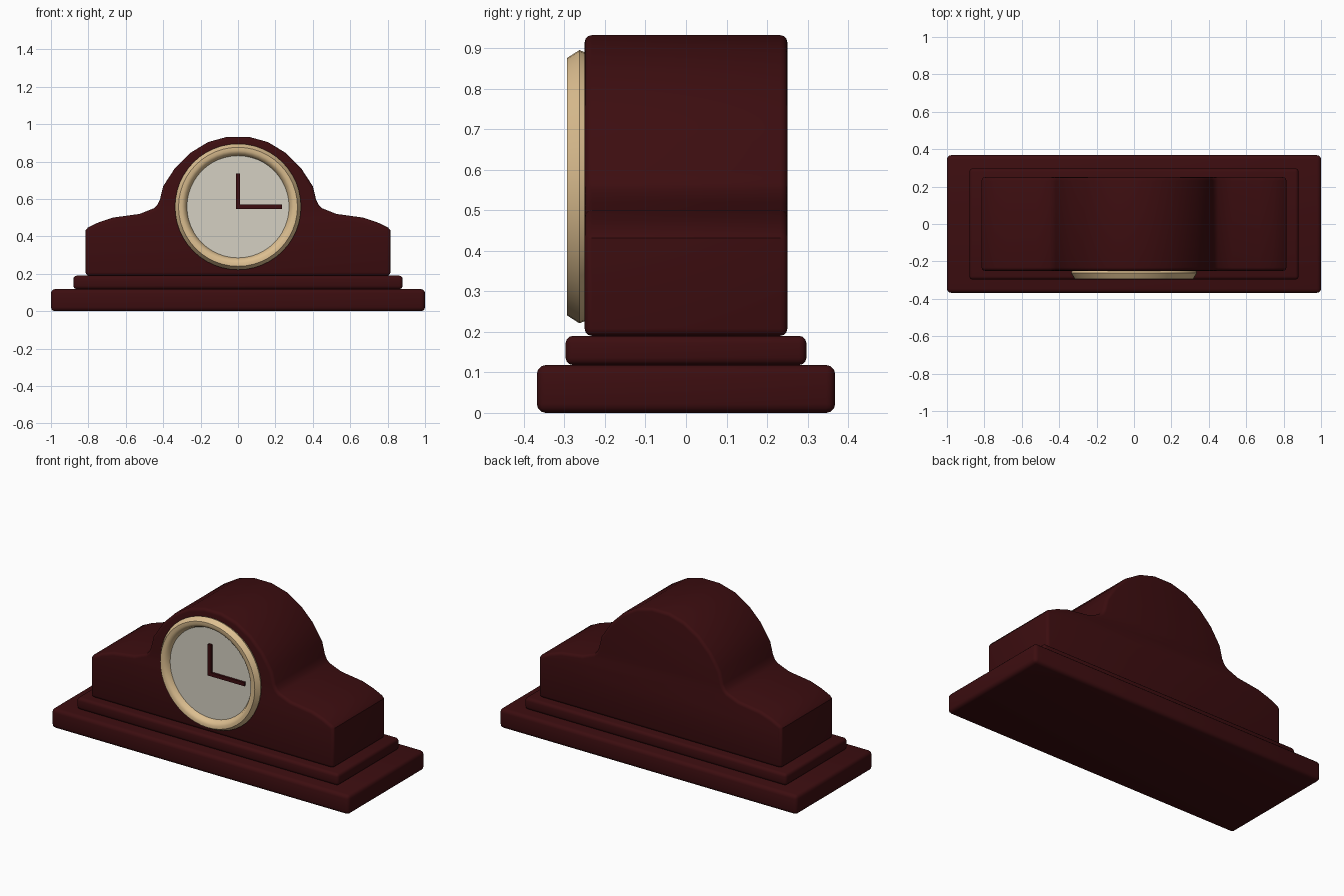
import bpy, bmesh, math

if "Cube" in bpy.data.objects:
    bpy.data.objects.remove(bpy.data.objects["Cube"])


def material(name, rgb):
    m = bpy.data.materials.new(name)
    m.diffuse_color = (*rgb, 1)
    m.use_nodes = True
    m.node_tree.nodes["Principled BSDF"].inputs["Base Color"].default_value = m.diffuse_color
    return m


WOOD = material("dark_mahogany", (0.045, 0.004, 0.005))
BRASS = material("pale_brass", (0.72, 0.52, 0.28))
IVORY = material("ivory_dial", (0.66, 0.63, 0.54))


def finish(name, bm, mat, bevel=0, segments=3, angle=35):
    bmesh.ops.recalc_face_normals(bm, faces=bm.faces)
    mesh = bpy.data.meshes.new(name)
    bm.to_mesh(mesh)
    bm.free()
    mesh.materials.append(mat)
    ob = bpy.data.objects.new(name, mesh)
    bpy.context.collection.objects.link(ob)
    if bevel:
        mod = ob.modifiers.new("bevel", 'BEVEL')
        mod.width, mod.segments = bevel, segments
        mod.limit_method, mod.angle_limit = 'ANGLE', math.radians(40)
    bpy.ops.object.select_all(action='DESELECT')
    ob.select_set(True)
    bpy.context.view_layer.objects.active = ob
    if bevel:
        bpy.ops.object.modifier_apply(modifier="bevel")
    bpy.ops.object.shade_smooth_by_angle(angle=math.radians(angle))
    return ob


def box(name, lo, hi, mat, bevel=0):
    bm = bmesh.new()
    bmesh.ops.create_cube(bm, size=1)
    for v in bm.verts:
        v.co = [(a + b) / 2 + c * (b - a) for a, b, c in zip(lo, hi, v.co)]
    return finish(name, bm, mat, bevel)


def lathe(name, profile, mat, zc, steps, cap=False):
    """Spin (radius, y) points round the dial axis."""
    bm = bmesh.new()
    rings = [[bm.verts.new((r * math.sin(2 * math.pi * i / steps), y,
                            zc + r * math.cos(2 * math.pi * i / steps)))
              for i in range(steps)] for r, y in profile]
    pairs = list(zip(rings, rings[1:])) if cap else list(zip(rings, rings[1:] + rings[:1]))
    for a, b in pairs:
        for i in range(steps):
            j = (i + 1) % steps
            bm.faces.new((a[i], a[j], b[j], b[i]))
    if cap:
        bm.faces.new(rings[0])
        bm.faces.new(rings[-1])
    return finish(name, bm, mat)


# Stepped base
box("base_plinth", (-1, -0.368, 0), (1, 0.368, 0.118), WOOD, 0.022)
box("upper_plinth", (-0.88, -0.297, 0.118), (0.88, 0.297, 0.19), WOOD, 0.018)

# Humped case: half outline mirrored, then extruded front to back
half = [(0.815, 0.19), (0.815, 0.432), (0.803, 0.447), (0.745, 0.475),
        (0.67, 0.5), (0.525, 0.52), (0.45, 0.55), (0.432, 0.566),
        (0.418, 0.594), (0.4, 0.668), (0.337, 0.765), (0.257, 0.845),
        (0.16, 0.904), (0.058, 0.932)]
outline = half + [(-x, z) for x, z in reversed(half)]
bm = bmesh.new()
face = bm.faces.new([bm.verts.new((x, -0.25, z)) for x, z in outline])
ext = bmesh.ops.extrude_face_region(bm, geom=[face])
bmesh.ops.translate(bm, vec=(0, 0.5, 0),
                    verts=[g for g in ext["geom"] if isinstance(g, bmesh.types.BMVert)])
finish("clock_case", bm, WOOD, 0.018)

# Brass bezel ring, dial and hands
ZC = 0.558
lathe("bezel", [(0.33, -0.245), (0.337, -0.263), (0.318, -0.293), (0.3, -0.293),
                (0.285, -0.285), (0.273, -0.262), (0.27, -0.245)], BRASS, ZC, 48)
lathe("dial", [(0.278, -0.24), (0.278, -0.262)], IVORY, ZC, 32, cap=True)
box("minute_hand", (-0.011, -0.275, ZC - 0.011), (0.011, -0.258, 0.737), WOOD)
box("hour_hand", (-0.011, -0.275, ZC - 0.011), (0.235, -0.258, ZC + 0.011), WOOD)
